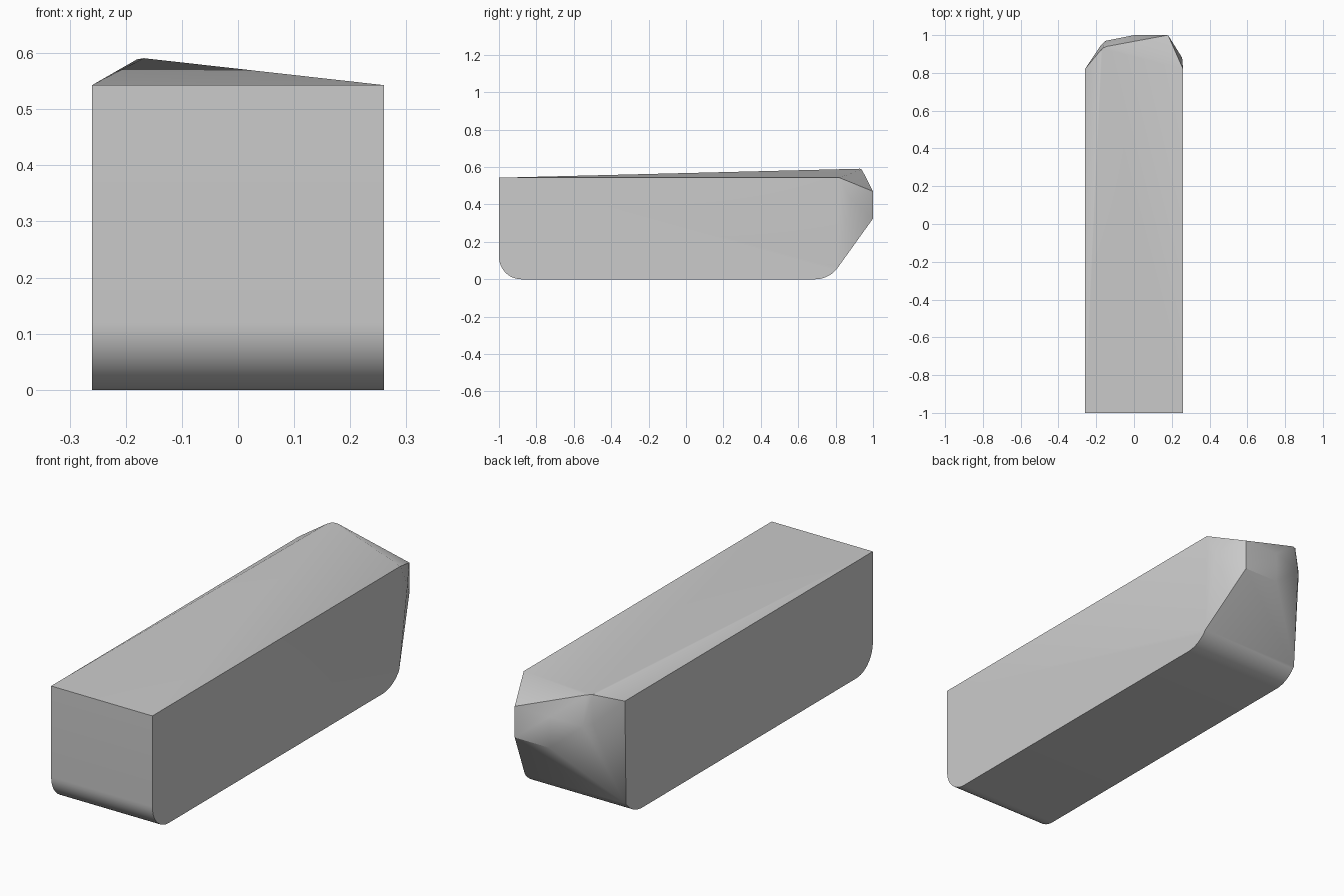
import bpy
import bmesh
from math import sin, cos, radians

cube = bpy.data.objects.get("Cube")
if cube:
    bpy.data.objects.remove(cube, do_unlink=True)

HALF_WIDTH = 0.26
TOP = 0.543


def arc(cy, r, start, end, steps=12):
    """Points of a bottom corner; 0 degrees is straight down, positive is rearward."""
    angles = [radians(start + (end - start) * i / steps) for i in range(steps + 1)]
    return [(cy + r * sin(a), r - r * cos(a)) for a in angles]


def grey_material():
    mat = bpy.data.materials.new("plain grey")
    mat.use_nodes = True
    colour = (0.6, 0.6, 0.6, 1)
    mat.diffuse_color = colour
    mat.node_tree.nodes["Principled BSDF"].inputs["Base Color"].default_value = colour
    return mat


# Side profile of the long block, with rounded lower corners
profile = [(-1, TOP)] + arc(-0.88, 0.12, -90, 0) + arc(0.69, 0.15, 0, 54) + [(0.82, TOP)]

# Faceted rear end: ridge peak, flat tip, and shoulders on either side
peak = [(-0.18, 0.905, 0.589), (-0.168, 0.93, 0.591), (-0.145, 0.94, 0.587)]
tip = [(x, 1, z) for x in (0, 0.18) for z in (0.325, 0.47)]
shoulders = [(-0.15, 0.97, 0.452), (-0.18, 0.94, 0.46), (0.255, 0.88, 0.43)]

# Wrap one closed shell around the block and its rear end
bm = bmesh.new()
for x in (-HALF_WIDTH, HALF_WIDTH):
    for y, z in profile:
        bm.verts.new((x, y, z))
for point in peak + tip + shoulders:
    bm.verts.new(point)
bmesh.ops.convex_hull(bm, input=bm.verts[:])
bmesh.ops.delete(bm, geom=[v for v in bm.verts if not v.link_faces], context='VERTS')
bmesh.ops.dissolve_limit(bm, angle_limit=radians(0.3), verts=bm.verts[:], edges=bm.edges[:])
bmesh.ops.recalc_face_normals(bm, faces=bm.faces[:])

mesh = bpy.data.meshes.new("block_body")
bm.to_mesh(mesh)
bm.free()
mesh.materials.append(grey_material())
body = bpy.data.objects.new("block_body", mesh)
bpy.context.collection.objects.link(body)

# Smooth the rounded corners and keep the facets crisp
bpy.ops.object.select_all(action='DESELECT')
body.select_set(True)
bpy.context.view_layer.objects.active = body
bpy.ops.object.shade_smooth_by_angle(angle=radians(30))
